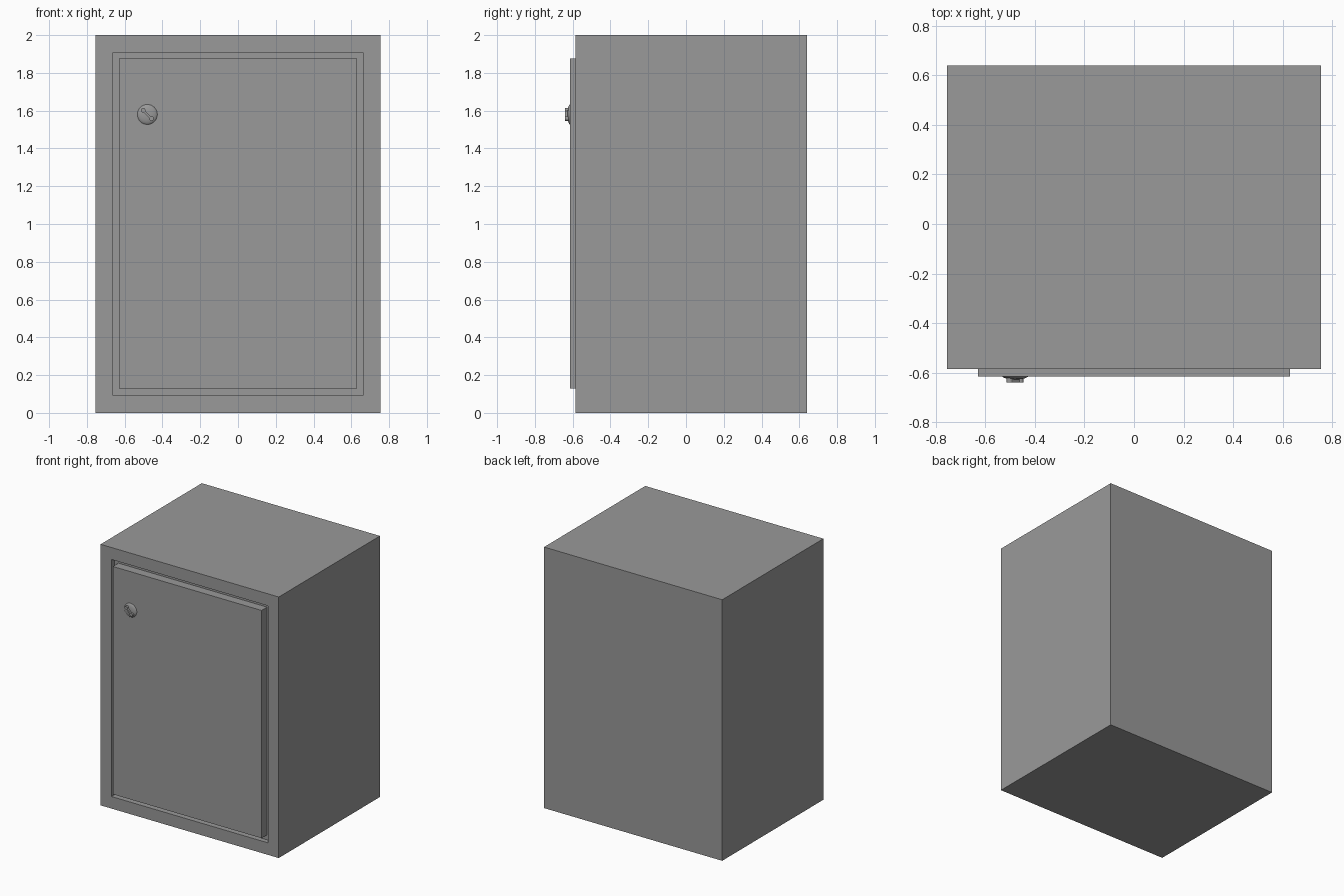
import bpy, bmesh
from math import sin, cos, pi, radians
from mathutils import Matrix, Vector

if "Cube" in bpy.data.objects:
    bpy.data.objects.remove(bpy.data.objects["Cube"])

W, H = 1.51, 2.0
FRONT, BACK = -0.585, 0.64
DOOR_FRONT, RECESS = -0.615, -0.548
KNOB = Vector((-0.48, 0, 1.58))

# Dark grey paint
paint = bpy.data.materials.new("dark_grey")
paint.diffuse_color = (0.32, 0.32, 0.32, 1)
paint.use_nodes = True
paint.node_tree.nodes["Principled BSDF"].inputs["Base Color"].default_value = paint.diffuse_color


def finish(name, bm):
    bmesh.ops.recalc_face_normals(bm, faces=bm.faces)
    me = bpy.data.meshes.new(name)
    bm.to_mesh(me)
    bm.free()
    me.materials.append(paint)
    ob = bpy.data.objects.new(name, me)
    bpy.context.collection.objects.link(ob)
    return ob


def box(x0, x1, y0, y1, z0, z1):
    bm = bmesh.new()
    size = Matrix.Diagonal((x1 - x0, y1 - y0, z1 - z0, 1))
    mid = Matrix.Translation(((x0 + x1) / 2, (y0 + y1) / 2, (z0 + z1) / 2))
    bmesh.ops.create_cube(bm, size=1, matrix=mid @ size)
    return bm


# Cabinet with a shallow recess in the front
bm = box(-W / 2, W / 2, FRONT, BACK, 0, H)
bm.normal_update()
front = min(bm.faces, key=lambda f: f.calc_center_median().y)
bmesh.ops.inset_region(bm, faces=[front], thickness=0.092, use_even_offset=True)
rim = bmesh.ops.extrude_face_region(bm, geom=[front])
moved = [v for v in rim["geom"] if isinstance(v, bmesh.types.BMVert)]
bmesh.ops.translate(bm, verts=moved, vec=(0, RECESS - FRONT, 0))
if front.is_valid:
    bmesh.ops.delete(bm, geom=[front], context='FACES_ONLY')
finish("cabinet", bm)

# Door slab standing in the recess
finish("door", box(-0.63, 0.63, DOOR_FRONT, RECESS, 0.13, 1.875))

# Domed lock plate, lathed from a short profile
bm = bmesh.new()
profile = [(0.053, 0.0), (0.05, 0.003), (0.042, 0.007), (0.03, 0.010), (0.015, 0.012)]
N = 32
rings = [[bm.verts.new((KNOB.x + r * cos(2 * pi * i / N), DOOR_FRONT - d,
                        KNOB.z + r * sin(2 * pi * i / N))) for i in range(N)]
         for r, d in profile]
for a, b in zip(rings, rings[1:]):
    for i in range(N):
        j = (i + 1) % N
        bm.faces.new((a[i], a[j], b[j], b[i]))
bm.faces.new(rings[0])
bm.faces.new(rings[-1])
plate = finish("lock_plate", bm)

# Dumbbell-shaped turn handle, set on the diagonal
bm = bmesh.new()
outline = []
for side in (0, pi):
    for k in range(13):
        a = radians(-150 + 25 * k)
        u, v = 0.031 + 0.012 * cos(a), 0.012 * sin(a)
        outline.append((u * cos(side) - v * sin(side), u * sin(side) + v * cos(side)))
tilt = radians(-45)
verts = [bm.verts.new((KNOB.x + u * cos(tilt) - v * sin(tilt), DOOR_FRONT,
                       KNOB.z + u * sin(tilt) + v * cos(tilt))) for u, v in outline]
face = bm.faces.new(verts)
ext = bmesh.ops.extrude_face_region(bm, geom=[face], use_keep_orig=True)
moved = [v for v in ext["geom"] if isinstance(v, bmesh.types.BMVert)]
bmesh.ops.translate(bm, verts=moved, vec=(0, -0.64 - DOOR_FRONT, 0))
handle = finish("turn_handle", bm)

# Smooth the round parts only
for ob in (plate, handle):
    bpy.ops.object.select_all(action='DESELECT')
    ob.select_set(True)
    bpy.context.view_layer.objects.active = ob
    bpy.ops.object.shade_smooth_by_angle(angle=radians(35))
